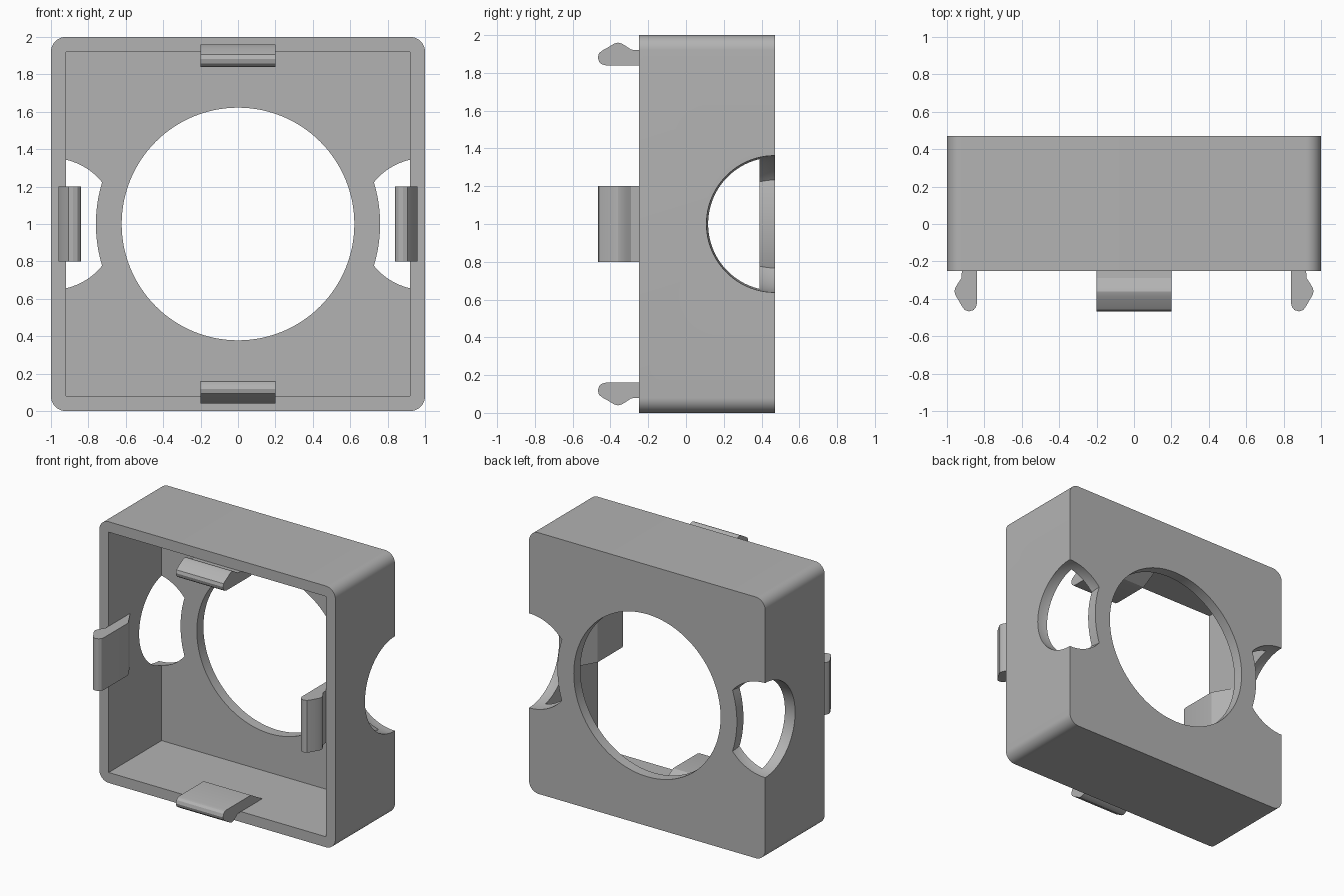
import bpy, bmesh, math
from mathutils import Matrix

cube = bpy.data.objects.get("Cube")
if cube:
    bpy.data.objects.remove(cube, do_unlink=True)

grey = bpy.data.materials.new("plain grey")
grey.use_nodes = True
grey.diffuse_color = (0.45, 0.45, 0.45, 1)
grey.node_tree.nodes["Principled BSDF"].inputs["Base Color"].default_value = (0.45, 0.45, 0.45, 1)

FRONT, BACK, WALL = -0.25, 0.47, 0.08


def finish(bm, name):
    bmesh.ops.recalc_face_normals(bm, faces=bm.faces)
    mesh = bpy.data.meshes.new(name)
    bm.to_mesh(mesh)
    bm.free()
    obj = bpy.data.objects.new(name, mesh)
    obj.data.materials.append(grey)
    bpy.context.collection.objects.link(obj)
    return obj


def box(name, half, y0, y1):
    bm = bmesh.new()
    bmesh.ops.create_cube(bm, size=1)
    bmesh.ops.scale(bm, vec=(2 * half, y1 - y0, 2 * half), verts=bm.verts)
    bmesh.ops.translate(bm, vec=(0, (y0 + y1) / 2, 1), verts=bm.verts)
    return finish(bm, name)


def cylinder(name, radius):
    bm = bmesh.new()
    bmesh.ops.create_cone(bm, cap_ends=True, segments=128, radius1=radius, radius2=radius, depth=2,
                          matrix=Matrix.Translation((0, 0, 1)) @ Matrix.Rotation(math.pi / 2, 4, "X"))
    return finish(bm, name)


def ball(name, centre, radius):
    bm = bmesh.new()
    bmesh.ops.create_uvsphere(bm, u_segments=96, v_segments=48, radius=radius,
                              matrix=Matrix.Translation(centre))
    return finish(bm, name)


def apply_modifiers(obj):
    graph = bpy.context.evaluated_depsgraph_get()
    old = obj.data
    obj.data = bpy.data.meshes.new_from_object(obj.evaluated_get(graph))
    obj.modifiers.clear()
    bpy.data.meshes.remove(old)


def cut(obj, cutter):
    mod = obj.modifiers.new("cut", "BOOLEAN")
    mod.operation, mod.solver, mod.object = "DIFFERENCE", "EXACT", cutter
    apply_modifiers(obj)
    bpy.data.objects.remove(cutter, do_unlink=True)


def smooth(obj):
    bpy.ops.object.select_all(action="DESELECT")
    obj.select_set(True)
    bpy.context.view_layer.objects.active = obj
    bpy.ops.object.shade_smooth_by_angle(angle=math.radians(25))


# Housing: square block with four rounded edges running front to back
housing = box("housing", 1, FRONT, BACK)
bm = bmesh.new()
bm.from_mesh(housing.data)
depth_edges = [e for e in bm.edges if abs(e.verts[0].co.y - e.verts[1].co.y) > 0.1]
bmesh.ops.bevel(bm, geom=depth_edges, offset=WALL, segments=10, profile=0.5, affect="EDGES")
bm.to_mesh(housing.data)
bm.free()

# Open front cavity and round opening in the back wall
cut(housing, box("cavity_cutter", 1 - WALL, FRONT - 0.2, BACK - WALL))
cut(housing, cylinder("opening_cutter", 0.622))

# Ball-shaped side notches that spare the ring around the opening
for side in (-1, 1):
    notch = ball("notch_cutter", (side, BACK, 1), 0.362)
    cut(notch, cylinder("ring_keeper", 0.76))
    cut(housing, notch)
smooth(housing)

# Snap clips: (y, distance in from the outer side), one per wall
CLIP = [(0.01, 0.08), (0.01, 0.07), (-0.24, 0.07), (-0.25, 0.08), (-0.29, 0.077), (-0.315, 0.06),
        (-0.34, 0.045), (-0.36, 0.04), (-0.38, 0.045), (-0.41, 0.063), (-0.44, 0.08),
        (-0.46, 0.095), (-0.467, 0.118), (-0.46, 0.142), (-0.445, 0.155), (-0.425, 0.16),
        (-0.13, 0.16)]
for i, place in enumerate(("bottom", "left", "top", "right")):
    bm = bmesh.new()
    face = bm.faces.new([bm.verts.new((-0.2, y, d - 1)) for y, d in CLIP])
    side = bmesh.ops.extrude_face_region(bm, geom=[face])["geom"]
    bmesh.ops.translate(bm, vec=(0.4, 0, 0), verts=[v for v in side if isinstance(v, bmesh.types.BMVert)])
    turn = Matrix.Translation((0, 0, 1)) @ Matrix.Rotation(-i * math.pi / 2, 4, "Y")
    bmesh.ops.transform(bm, matrix=turn, verts=bm.verts)
    smooth(finish(bm, place + "_clip"))
